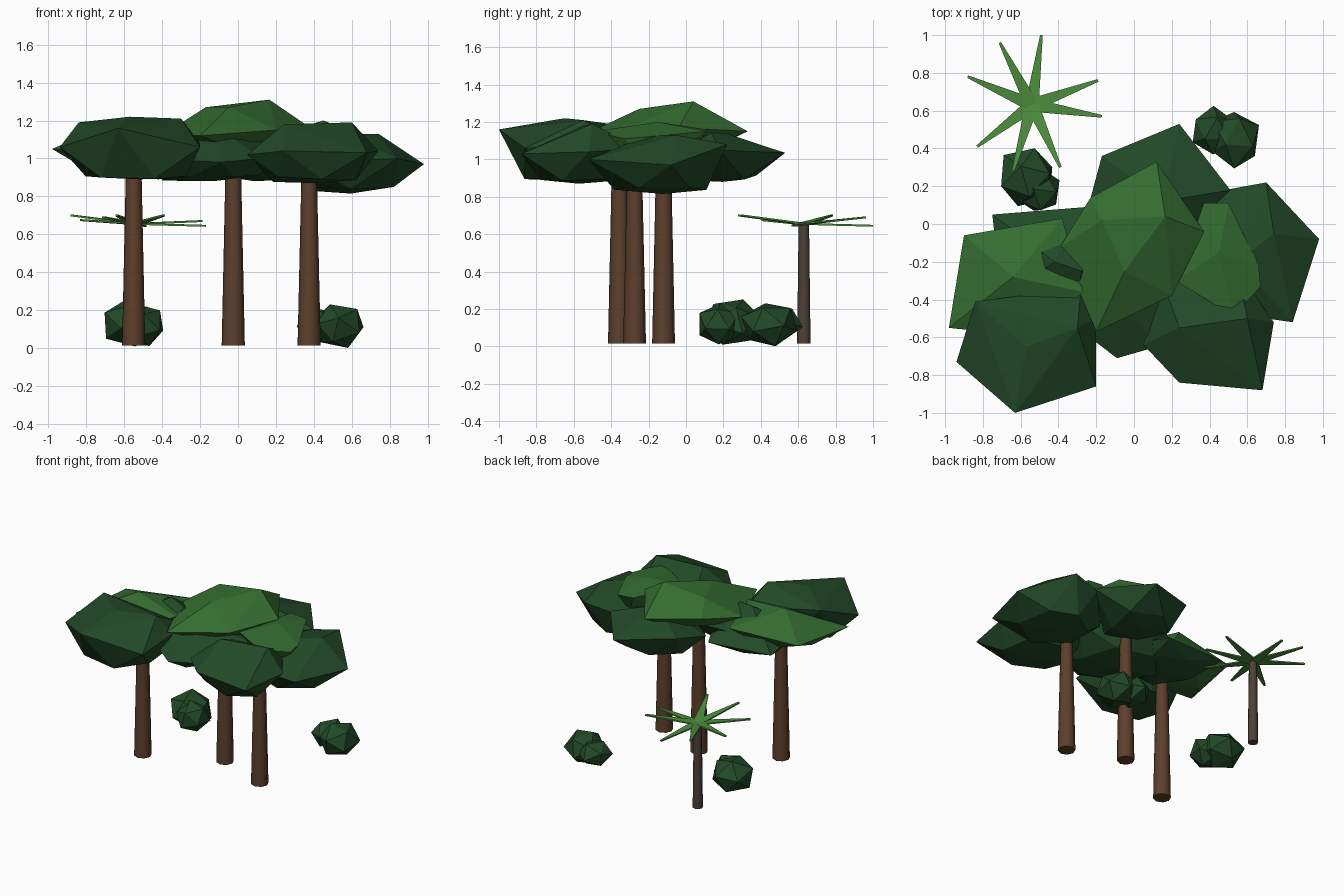
import bpy, bmesh, math, random
from mathutils import Vector

if "Cube" in bpy.data.objects:
    bpy.data.objects.remove(bpy.data.objects["Cube"])

random.seed(4)


def material(name, rgb):
    m = bpy.data.materials.new(name)
    m.diffuse_color = (*rgb, 1)
    m.use_nodes = True
    m.node_tree.nodes["Principled BSDF"].inputs["Base Color"].default_value = m.diffuse_color
    return m


BARK = material("bark", (0.11, 0.05, 0.025))
GREY_BARK = material("grey_bark", (0.075, 0.052, 0.04))
DARK = material("dark_leaf", (0.016, 0.068, 0.021))
LIGHT = material("light_leaf", (0.035, 0.15, 0.03))
FROND = material("frond_leaf", (0.075, 0.27, 0.045))


def finish(name, bm, mat):
    bmesh.ops.recalc_face_normals(bm, faces=bm.faces)
    me = bpy.data.meshes.new(name)
    bm.to_mesh(me)
    bm.free()
    me.materials.append(mat)
    ob = bpy.data.objects.new(name, me)
    bpy.context.collection.objects.link(ob)
    return ob


def hull(name, points, mat):
    bm = bmesh.new()
    for p in points:
        bm.verts.new(p)
    res = bmesh.ops.convex_hull(bm, input=bm.verts)
    junk = {g for g in res["geom_interior"] if isinstance(g, bmesh.types.BMVert)}
    bmesh.ops.delete(bm, geom=list(junk), context='VERTS')
    return finish(name, bm, mat)


# faceted leaf clump: peak points, widest outline, smaller flat underside
def clump(name, mat, peaks, outline, low, shrink=0.72):
    ring = [Vector(p) for p in outline]
    c = sum(ring, Vector()) / len(ring)
    under = []
    for a, b in zip(ring, ring[1:] + ring[:1]):
        p = c + ((a + b) / 2 - c) * shrink
        under.append((p.x, p.y, low + random.uniform(0, 0.04)))
    return hull(name, list(peaks) + ring + under + [(c.x, c.y, low)], mat)


def trunk(name, x, y, z0, z1, r0, r1, mat):
    bm = bmesh.new()
    bmesh.ops.create_cone(bm, cap_ends=True, segments=8, radius1=r0, radius2=r1, depth=z1 - z0)
    bmesh.ops.translate(bm, verts=bm.verts, vec=(x, y, (z0 + z1) / 2))
    for f in bm.faces:
        f.smooth = len(f.verts) == 4
    for e in bm.edges:
        e.smooth = all(f.smooth for f in e.link_faces)
    return finish(name, bm, mat)


# trunks
for i, (x, y, top) in enumerate([(-0.55, -0.356, 1.0), (-0.025, -0.12, 1.0), (0.375, -0.275, 0.95)]):
    trunk(f"tree_trunk_{i + 1}", x, y, 0.015, top, 0.061, 0.04, BARK)

# left tree canopy
clump("left_canopy_front", DARK, [(-0.57, -0.65, 1.22), (-0.3, -0.55, 1.21)],
      [(-0.94, -0.73, 1.06), (-0.63, -1.0, 1.16), (-0.2, -0.86, 1.06),
       (-0.2, -0.5, 1.08), (-0.28, -0.34, 1.1), (-0.84, -0.41, 1.19)], 0.89, 0.77)
clump("left_canopy_back", DARK, [(-0.42, -0.2, 1.19), (-0.28, -0.25, 1.17)],
      [(-0.75, 0.05, 1.0), (-0.25, 0.09, 0.98), (-0.1, -0.2, 1.0),
       (-0.3, -0.5, 1.02), (-0.7, -0.4, 1.02)], 0.89)
clump("left_canopy_top", LIGHT, [(-0.64, -0.28, 1.2)],
      [(-0.98, -0.55, 1.05), (-0.9, -0.06, 1.07), (-0.38, 0.03, 1.1),
       (-0.27, -0.36, 1.14), (-0.5, -0.6, 1.05)], 0.96)

# middle tree canopy
clump("middle_canopy_back", DARK, [(0.15, 0.12, 1.17)],
      [(0.24, 0.53, 1.035), (-0.17, 0.36, 1.09), (-0.24, 0.1, 1.03),
       (0.1, -0.2, 1.0), (0.51, 0.18, 1.05)], 0.88)
clump("middle_canopy_front", DARK, [(-0.1, -0.35, 1.16)],
      [(-0.09, -0.71, 0.98), (0.12, -0.65, 1.0), (0.28, -0.25, 1.05),
       (-0.1, 0.05, 1.08), (-0.5, -0.05, 1.03), (-0.5, -0.4, 1.0)], 0.88)
clump("middle_canopy_top", LIGHT, [(0.165, 0.04, 1.31), (-0.17, 0.02, 1.27), (-0.05, -0.25, 1.27)],
      [(-0.39, -0.12, 1.13), (-0.23, 0.14, 1.17), (0.12, 0.33, 1.15),
       (0.37, -0.04, 1.17), (0.2, -0.38, 1.15), (-0.2, -0.57, 1.12)], 1.04)

# right tree canopy
clump("right_canopy_side", DARK, [(0.74, -0.05, 1.13), (0.55, -0.2, 1.13)],
      [(0.98, -0.08, 0.97), (0.7, 0.22, 1.08), (0.48, 0.18, 1.04),
       (0.22, -0.1, 0.98), (0.35, -0.45, 0.98), (0.84, -0.52, 1.0)], 0.815)
clump("right_canopy_front", DARK, [(0.24, -0.55, 1.18), (0.6, -0.5, 1.19)],
      [(0.05, -0.64, 1.02), (0.24, -0.84, 1.04), (0.68, -0.88, 1.03),
       (0.74, -0.52, 1.04), (0.55, -0.25, 1.06), (0.15, -0.3, 1.06)], 0.87)
clump("right_canopy_top", LIGHT, [(0.45, -0.15, 1.2)],
      [(0.37, 0.11, 1.16), (0.5, 0.11, 1.15), (0.66, -0.22, 1.12), (0.67, -0.33, 1.11),
       (0.53, -0.49, 1.15), (0.22, -0.3, 1.13)], 1.0)

# bushes, two overlapping lumps each
for i, (c, r) in enumerate([((-0.57, 0.25, 0.13), (0.16, 0.165, 0.135)), ((-0.5, 0.18, 0.12), (0.125, 0.13, 0.12)),
                            ((0.53, 0.45, 0.12), (0.14, 0.155, 0.122)), ((0.42, 0.49, 0.12), (0.125, 0.13, 0.1))]):
    bm = bmesh.new()
    bmesh.ops.create_icosphere(bm, subdivisions=1, radius=1)
    turn = Vector((0.3, 1, i * 0.4 + 0.2)).to_track_quat('Z', 'Y')
    for v in bm.verts:
        p = (turn @ v.co) * random.uniform(0.93, 1.06)
        v.co = [c[k] + p[k] * r[k] for k in range(3)]
        v.co.z = max(v.co.z, 0)
    finish(f"bush_{i + 1}", bm, DARK)

# small palm
px, py, pz = -0.54, 0.63, 0.655
trunk("palm_trunk", px, py, 0.015, pz, 0.036, 0.028, GREY_BARK)
tips = [(-0.49, 1.0, 0.645), (-0.71, 0.96, 0.69), (-0.88, 0.78, 0.7), (-0.83, 0.41, 0.675),
        (-0.64, 0.28, 0.7), (-0.39, 0.3, 0.7), (-0.17, 0.57, 0.645), (-0.19, 0.76, 0.67)]
for i, t in enumerate(tips):
    tip, base = Vector(t), Vector((px, py, pz))
    side = (tip - base).cross(Vector((0, 0, 1))).normalized()
    up = Vector((0, 0, 0.005))
    hull(f"palm_frond_{i + 1}",
         [p + s * w * side + u * up for p, w in ((base, 0.036), (tip, 0.007)) for s in (-1, 1) for u in (-1, 1)],
         FROND)
